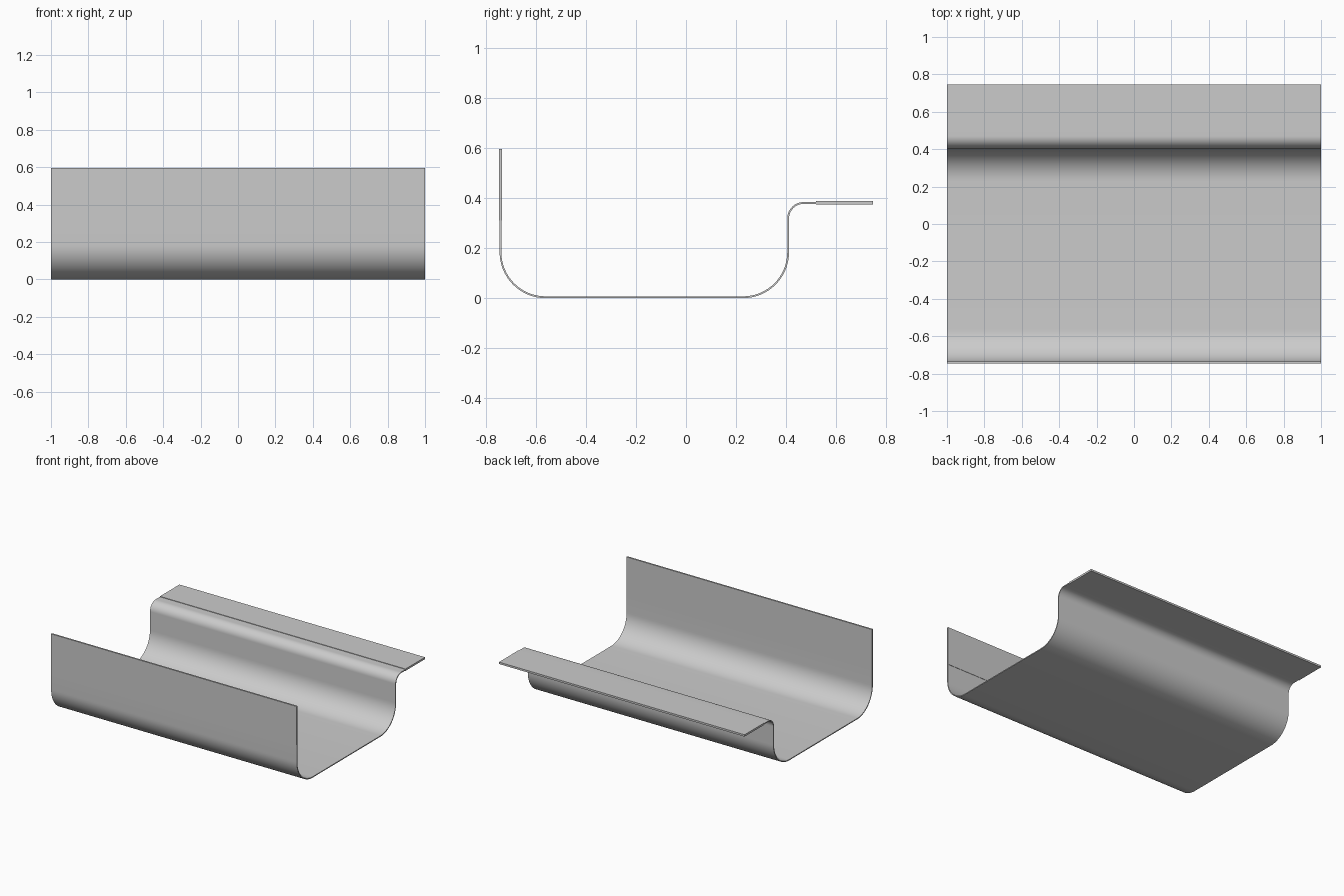
import bpy
import bmesh
import math
from mathutils import Vector

cube = bpy.data.objects.get("Cube")
if cube:
    bpy.data.objects.remove(cube, do_unlink=True)

HALF_LENGTH = 1.0
SHEET = 0.007
ARC_STEPS = 16

grey = bpy.data.materials.new("plain grey")
grey.use_nodes = True
colour = (0.6, 0.6, 0.6, 1.0)
grey.diffuse_color = colour
grey.node_tree.nodes["Principled BSDF"].inputs["Base Color"].default_value = colour


def extrude_profile(name, outline):
    """Extrude a closed (y, z) outline along the full length in x."""
    bm = bmesh.new()
    face = bm.faces.new([bm.verts.new((-HALF_LENGTH, y, z)) for y, z in outline])
    new = bmesh.ops.extrude_face_region(bm, geom=[face])["geom"]
    bmesh.ops.translate(bm, vec=(2 * HALF_LENGTH, 0, 0),
                        verts=[v for v in new if isinstance(v, bmesh.types.BMVert)])
    # The starting face remains as the end cap
    bmesh.ops.recalc_face_normals(bm, faces=bm.faces)
    mesh = bpy.data.meshes.new(name)
    bm.to_mesh(mesh)
    bm.free()
    mesh.materials.append(grey)
    obj = bpy.data.objects.new(name, mesh)
    bpy.context.collection.objects.link(obj)
    bpy.ops.object.select_all(action="DESELECT")
    obj.select_set(True)
    bpy.context.view_layer.objects.active = obj
    bpy.ops.object.shade_smooth_by_angle(angle=math.radians(30))
    return obj


def bent_strip(start, heading, moves):
    """Thick outline of a path made of straights and quarter bends."""
    pos, path = Vector(start), []

    def mark():
        side = Vector((-math.sin(heading), math.cos(heading))) * SHEET / 2
        path.append((pos + side, pos - side))

    mark()
    for kind, size in moves:
        if kind == "straight":
            pos = pos + Vector((math.cos(heading), math.sin(heading))) * size
            mark()
            continue
        turn = 1 if kind == "left" else -1
        centre = pos + Vector((-math.sin(heading), math.cos(heading))) * size * turn
        for _ in range(ARC_STEPS):
            heading += turn * math.pi / 2 / ARC_STEPS
            pos = centre - Vector((-math.sin(heading), math.cos(heading))) * size * turn
            mark()
    return [a for a, b in path] + [b for a, b in reversed(path)]


def rectangle(y0, y1, z0, z1):
    return [(y0, z0), (y1, z0), (y1, z1), (y0, z1)]


# Thin bent sheet: front wall, floor, back wall and flange
extrude_profile("bent_sheet", bent_strip((-0.741, 0.312), -math.pi / 2, [
    ("straight", 0.1285), ("left", 0.18),
    ("straight", 0.789), ("left", 0.18),
    ("straight", 0.1345), ("right", 0.062),
    ("straight", 0.052),
]))

# Thicker plates along both free edges
extrude_profile("front_edge_plate", rectangle(-0.747, -0.735, 0.31, 0.595))
extrude_profile("back_flange_plate", rectangle(0.52, 0.747, 0.373, 0.387))
